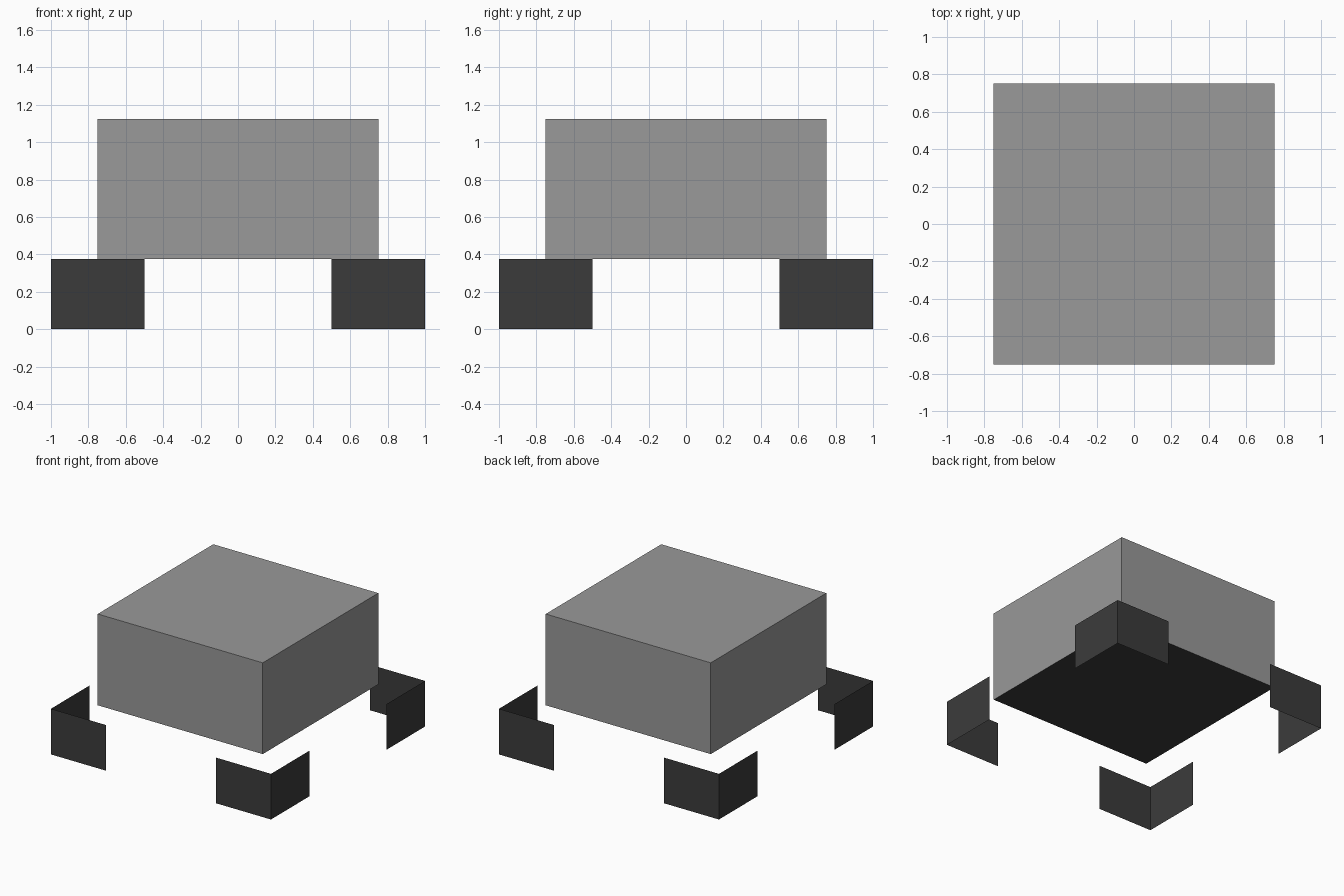
import bpy, bmesh

if "Cube" in bpy.data.objects:
    bpy.data.objects.remove(bpy.data.objects["Cube"])

HALF_BODY, BODY_BOTTOM, BODY_TOP = 0.75, 0.375, 1.125
OUTER, INNER = 1.0, 0.5


def material(name, value):
    m = bpy.data.materials.new(name)
    m.diffuse_color = (value, value, value, 1)
    m.use_nodes = True
    m.node_tree.nodes["Principled BSDF"].inputs["Base Color"].default_value = m.diffuse_color
    return m


light_grey = material("light grey", 0.319)
dark_grey = material("dark grey", 0.0437)


def finish(bm, name, mats):
    mesh = bpy.data.meshes.new(name)
    bm.to_mesh(mesh)
    bm.free()
    for m in mats:
        mesh.materials.append(m)
    obj = bpy.data.objects.new(name, mesh)
    bpy.context.collection.objects.link(obj)
    return obj


# Body block with a dark underside
bm = bmesh.new()
bmesh.ops.create_cube(bm, size=1)
bmesh.ops.scale(bm, vec=(2 * HALF_BODY, 2 * HALF_BODY, BODY_TOP - BODY_BOTTOM), verts=bm.verts)
bmesh.ops.translate(bm, vec=(0, 0, (BODY_TOP + BODY_BOTTOM) / 2), verts=bm.verts)
bm.normal_update()
for f in bm.faces:
    f.material_index = 1 if f.normal.z < -0.5 else 0
finish(bm, "body", [light_grey, dark_grey])


# Corner guards: thin L-shaped sheets wrapping each corner
def corner_guard(name, sx, sy):
    bm = bmesh.new()
    path = [(INNER * sx, OUTER * sy), (OUTER * sx, OUTER * sy), (OUTER * sx, INNER * sy)]
    low = [bm.verts.new((x, y, 0)) for x, y in path]
    high = [bm.verts.new((x, y, BODY_BOTTOM)) for x, y in path]
    for i in range(2):
        bm.faces.new((low[i], low[i + 1], high[i + 1], high[i]))
    bm.normal_update()
    # Turn the sheets to face outward
    for f in bm.faces:
        if f.normal.dot(f.calc_center_median()) < 0:
            f.normal_flip()
    finish(bm, name, [dark_grey])


for y_name, sy in (("front", -1), ("back", 1)):
    for x_name, sx in (("left", -1), ("right", 1)):
        corner_guard(f"{y_name}_{x_name}_corner_guard", sx, sy)
